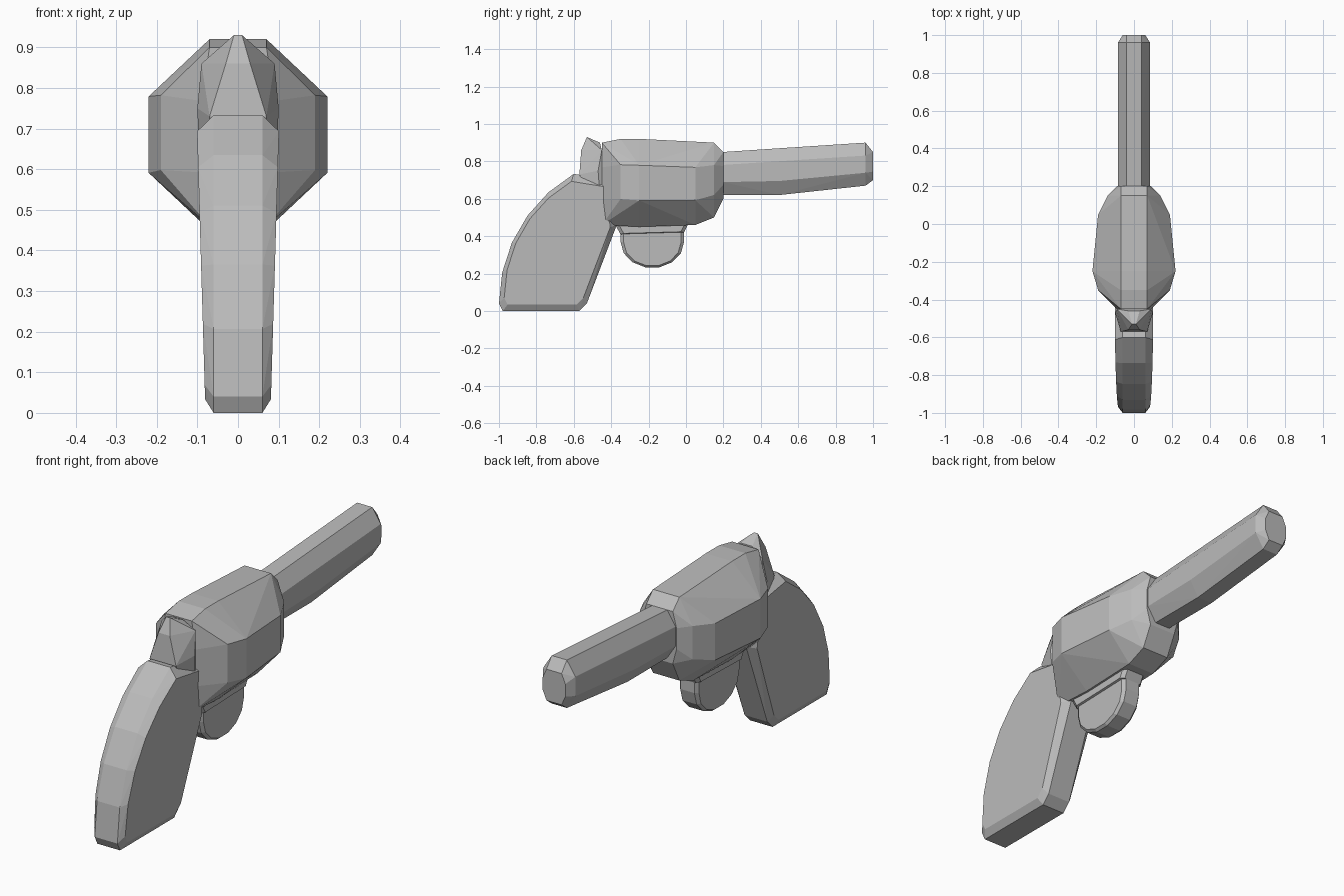
import bpy
import bmesh
from math import cos, sin, pi, radians
from mathutils import Vector

cube = bpy.data.objects.get("Cube")
if cube:
    bpy.data.objects.remove(cube, do_unlink=True)

grey = (0.5, 0.5, 0.5, 1)
metal = bpy.data.materials.new("plain grey")
metal.use_nodes = True
metal.diffuse_color = grey
metal.node_tree.nodes["Principled BSDF"].inputs["Base Color"].default_value = grey


def faceted_part(name, points):
    """Faceted solid wrapped round (half width, y, z) points mirrored in x."""
    bm = bmesh.new()
    for half_width, y, z in points:
        for side in (-1, 1):
            bm.verts.new((side * half_width, y, z))
    hull = bmesh.ops.convex_hull(bm, input=bm.verts)
    spare = {item for item in hull["geom_interior"] + hull["geom_unused"]
             if isinstance(item, bmesh.types.BMVert)}
    bmesh.ops.delete(bm, geom=list(spare), context="VERTS")
    bmesh.ops.recalc_face_normals(bm, faces=bm.faces)
    mesh = bpy.data.meshes.new(name)
    bm.to_mesh(mesh)
    bm.free()
    mesh.materials.append(metal)
    bpy.context.collection.objects.link(bpy.data.objects.new(name, mesh))


def octagon_body(name, flat, rings):
    """Body along y with octagonal rings of (y, bottom, top, half width)."""
    points = []
    for y, bottom, top, half_width in rings:
        height = top - bottom
        points += [(flat, y, bottom), (flat, y, top),
                   (half_width, y, bottom + height * 0.3),
                   (half_width, y, top - height * 0.3)]
    faceted_part(name, points)


def bevelled_slab(name, outline, half_width, taper=0, shrink=0.9):
    """Side outline with a narrow rim and fuller sides, widening with height."""
    corners = [Vector(corner) for corner in outline]
    centre = sum(corners, Vector((0, 0))) / len(corners)
    points = []
    for corner in corners:
        inner = centre.lerp(corner, shrink)
        points.append((half_width * 0.75, corner.x, corner.y))
        points.append((half_width + taper * inner.y, inner.x, inner.y))
    faceted_part(name, points)


# Bulging frame with the cylinder
octagon_body("frame", 0.07, [
    (-0.45, 0.46, 0.9, 0.09), (-0.35, 0.46, 0.92, 0.19),
    (-0.25, 0.45, 0.92, 0.22), (0.05, 0.46, 0.9, 0.19),
    (0.15, 0.5, 0.9, 0.14), (0.2, 0.6, 0.85, 0.09)])

# Barrel with a blunt muzzle
octagon_body("barrel", 0.04, [
    (0.2, 0.62, 0.85, 0.085), (0.5, 0.62, 0.87, 0.085),
    (0.96, 0.67, 0.9, 0.085), (1, 0.7, 0.85, 0.06)])

# Grip: the back is an arc, the front strap is straight
back_radius = 0.8
grip_back = [(back_radius - 1 - back_radius * cos(radians(angle)),
              0.04 + back_radius * sin(radians(angle)))
             for angle in range(0, 61, 12)]
grip_front = [(-0.4, 0.7), (-0.37, 0.46), (-0.53, 0.04), (-0.57, 0), (-0.98, 0)]
bevelled_slab("grip", grip_back + grip_front, 0.08, taper=0.03)

# Hammer rising to a point behind the frame
faceted_part("hammer", [
    (0.07, -0.57, 0.73), (0.03, -0.56, 0.86), (0.01, -0.53, 0.93),
    (0.03, -0.46, 0.9), (0.09, -0.45, 0.86), (0.1, -0.47, 0.75),
    (0.09, -0.45, 0.47)])

# Solid trigger guard: a rounded half disc hanging under its mount
steps = 7
guard_arc = [(-0.18 - 0.17 * cos(pi * step / steps),
              0.37 - 0.14 * sin(pi * step / steps))
             for step in range(steps + 1)]
bevelled_slab("trigger_guard", guard_arc + [(-0.01, 0.47), (-0.35, 0.47)], 0.05)

# Mounting strip between guard and frame
bevelled_slab("guard_mount",
              [(-0.4, 0.5), (-0.35, 0.41), (-0.01, 0.42), (0.03, 0.5)], 0.06)
